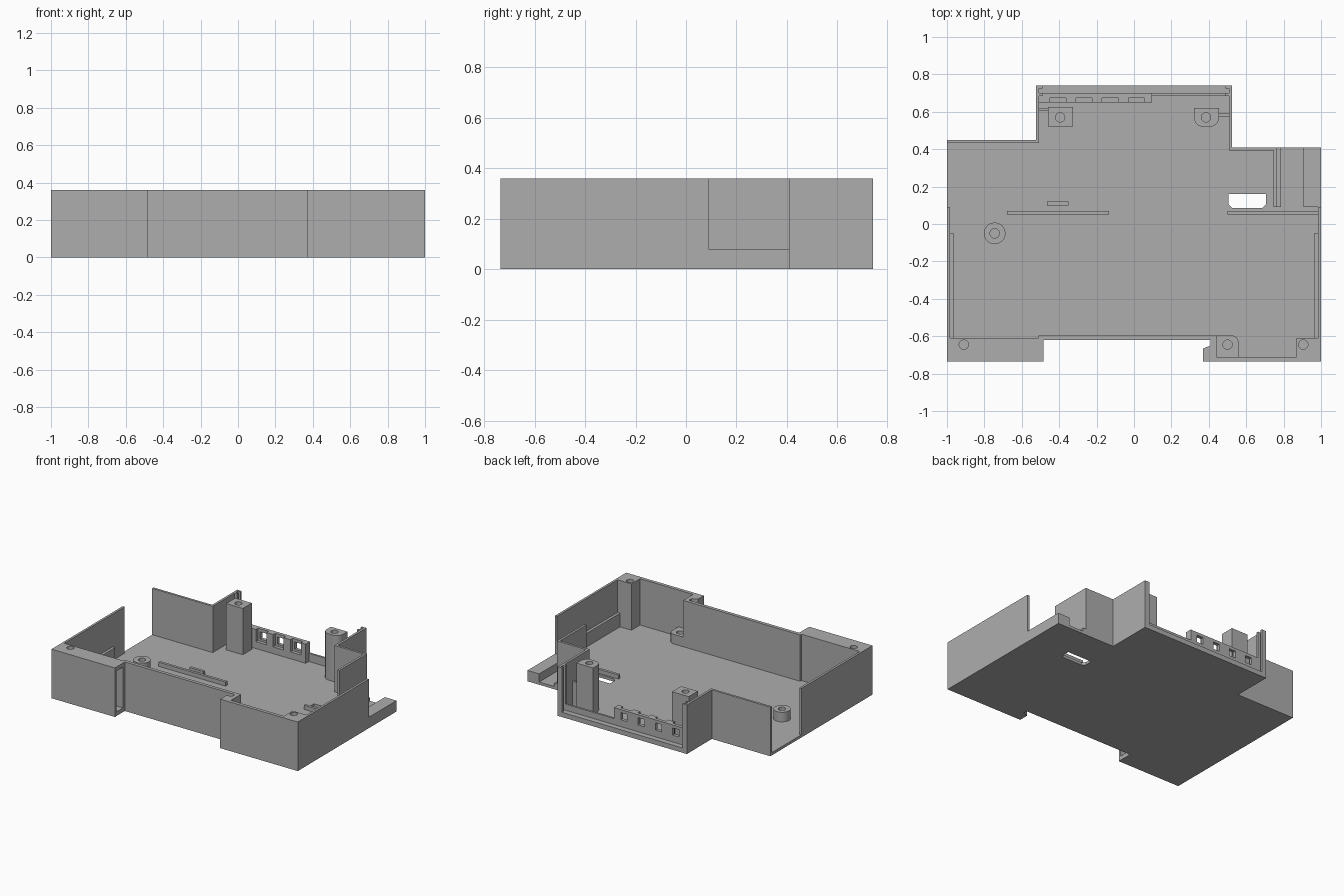
import bpy
import bmesh
import math

if "Cube" in bpy.data.objects:
    bpy.data.objects.remove(bpy.data.objects["Cube"], do_unlink=True)

GREY = (0.42, 0.42, 0.42, 1)
plastic = bpy.data.materials.new("grey_plastic")
plastic.use_nodes = True
plastic.diffuse_color = GREY
plastic.node_tree.nodes["Principled BSDF"].inputs["Base Color"].default_value = GREY

TOP = 0.36      # rim height
BASE = 0.02     # floor thickness
T = 0.017       # wall thickness


def prism(name, points, z0, z1):
    """Extrude a counter-clockwise outline between two heights."""
    bm = bmesh.new()
    face = bm.faces.new([bm.verts.new((x, y, z0)) for x, y in points])
    ext = bmesh.ops.extrude_face_region(bm, geom=[face])["geom"]
    for v in ext:
        if isinstance(v, bmesh.types.BMVert):
            v.co.z = z1
    bmesh.ops.recalc_face_normals(bm, faces=bm.faces)
    mesh = bpy.data.meshes.new(name)
    bm.to_mesh(mesh)
    bm.free()
    mesh.materials.append(plastic)
    ob = bpy.data.objects.new(name, mesh)
    bpy.context.collection.objects.link(ob)
    return ob


def box(name, x0, x1, y0, y1, z0=0.0, z1=TOP):
    return prism(name, [(x0, y0), (x1, y0), (x1, y1), (x0, y1)], z0, z1)


def arc(cx, cy, r, start, end, n):
    angles = [math.radians(start + (end - start) * i / n) for i in range(n + 1)]
    return [(cx + r * math.cos(a), cy + r * math.sin(a)) for a in angles]


def disc(name, cx, cy, r, z0, z1):
    return prism(name, arc(cx, cy, r, 0, 345, 23), z0, z1)


def cut(ob, cutter):
    """Subtract a cutter from a part, then discard the cutter."""
    mod = ob.modifiers.new("cut", "BOOLEAN")
    mod.operation = "DIFFERENCE"
    mod.solver = "EXACT"
    mod.object = cutter
    bpy.context.view_layer.objects.active = ob
    bpy.ops.object.modifier_apply(modifier=mod.name)
    bpy.data.objects.remove(cutter, do_unlink=True)


def screw_hole(ob, x, y, top, depth):
    cut(ob, disc("hole_cutter", x, y, 0.025, top - depth, top + 0.05))


# Floor plate with a through slot
floor = prism("floor", [
    (-1, -0.735), (-0.485, -0.735), (-0.485, -0.62), (0.41, -0.62), (0.41, -0.65),
    (0.37, -0.665), (0.37, -0.735), (1, -0.735), (1, 0.41), (0.525, 0.41),
    (0.525, 0.74), (-0.525, 0.74), (-0.525, 0.45), (-1, 0.45)], 0, BASE)
cut(floor, prism("slot_cutter", [
    (0.505, 0.105), (0.525, 0.085), (0.685, 0.085), (0.705, 0.105),
    (0.705, 0.16), (0.505, 0.16)], -0.1, 0.1))

# Outer walls
box("left_wall", 1 - T, 1, -0.735, 0.09)
box("right_wall", -1, -1 + T, -0.735, 0.09)
box("front_middle_wall", -0.51, 0.43, -0.62, -0.595)
box("front_corner_wall", 0.4, 1, -0.735, -0.71)
box("back_wing_wall_a", -1, -0.51, 0.45 - T, 0.45)
box("back_wing_wall_b", 0.51, 0.76, 0.41 - T, 0.41)
box("compartment_wall", 0.745, 0.762, 0.09, 0.41)
box("compartment_lip", 0.762, 0.785, 0.09, 0.41, 0, 0.045)
box("low_ledge", 0.905, 1, 0.09, 0.41, 0, 0.08)

# Rear bay cheeks with guide flanges
for side, y0 in ((-1, 0.45 - T), (1, 0.41 - T)):
    outer, inner, lip = side * 0.525, side * 0.508, side * 0.488
    box("bay_cheek", min(outer, inner), max(outer, inner), y0, 0.74)
    for y in (0.685, 0.725):
        box("guide_flange", min(inner, lip), max(inner, lip), y, y + 0.015)

# Ribs along the side walls
for side in (-1, 1):
    a, b = side * 0.963, side * 0.985
    box("side_rib", min(a, b), max(a, b), -0.61, -0.05, 0, 0.12)

# Solid front block with a pocket in its end face
block = box("front_block", -1, -0.485, -0.735, -0.61)
cut(block, box("pocket_cutter", -0.58, -0.4, -0.715, -0.64, 0.03, 0.33))
screw_hole(block, -0.91, -0.645, TOP, 0.1)

# Hooked end and corner post of the other front bay
prism("hooked_end", [
    (0.37, -0.735), (0.44, -0.735), (0.44, -0.595), (0.41, -0.595),
    (0.41, -0.65), (0.37, -0.665)], 0, TOP)
post = box("corner_post", 0.87, 1, -0.735, -0.61)
screw_hole(post, 0.905, -0.645, TOP, 0.1)

# Low screw bosses
boss = disc("round_boss", -0.745, -0.05, 0.058, 0, 0.09)
screw_hole(boss, -0.745, -0.05, 0.09, 0.06)
boss = prism("corner_boss", [(0.44, -0.71), (0.56, -0.71)]
             + arc(0.52, -0.635, 0.04, 0, 90, 6) + [(0.44, -0.595)], 0, 0.09)
screw_hole(boss, 0.5, -0.645, 0.09, 0.06)

# Tall screw columns and their webs
column = box("square_column", -0.46, -0.325, 0.52, 0.625)
screw_hole(column, -0.395, 0.57, TOP, 0.1)
column = prism("rounded_column", [(0.32, 0.62)] + arc(0.37, 0.57, 0.05, 180, 270, 6)
               + arc(0.405, 0.57, 0.05, 270, 360, 6) + [(0.455, 0.62)], 0, TOP)
screw_hole(column, 0.385, 0.57, TOP, 0.1)
box("column_web_a", -0.51, -0.46, 0.603, 0.62, 0, 0.2)
box("column_web_b", 0.455, 0.51, 0.575, 0.592, 0, 0.2)

# Connector plate with pocketed windows
plate = box("connector_plate", -0.51, 0.095, 0.65, 0.7, 0, 0.16)
for i in range(4):
    x = -0.407 + i * 0.14
    cut(plate, box("pocket_cutter", x - 0.043, x + 0.043, 0.6, 0.675, 0.07, 0.3))
    cut(plate, box("window_cutter", x - 0.026, x + 0.026, 0.6, 0.8, 0.085, 0.138))

# Back sill and floor ribs
box("back_sill", -0.51, 0.51, 0.7, 0.74, 0, 0.035)
box("back_ridge", 0.095, 0.51, 0.685, 0.7, 0, 0.08)
box("long_floor_rib", -0.68, -0.135, 0.05, 0.07, 0, 0.05)
box("short_floor_rib", -0.465, -0.35, 0.1, 0.12, 0, 0.05)
box("side_floor_rib", 0.5, 0.985, 0.05, 0.07, 0, 0.05)

# Smooth only the rounded sides
for ob in bpy.context.collection.objects:
    ob.select_set(ob.type == "MESH")
bpy.ops.object.shade_smooth_by_angle(angle=math.radians(30))
